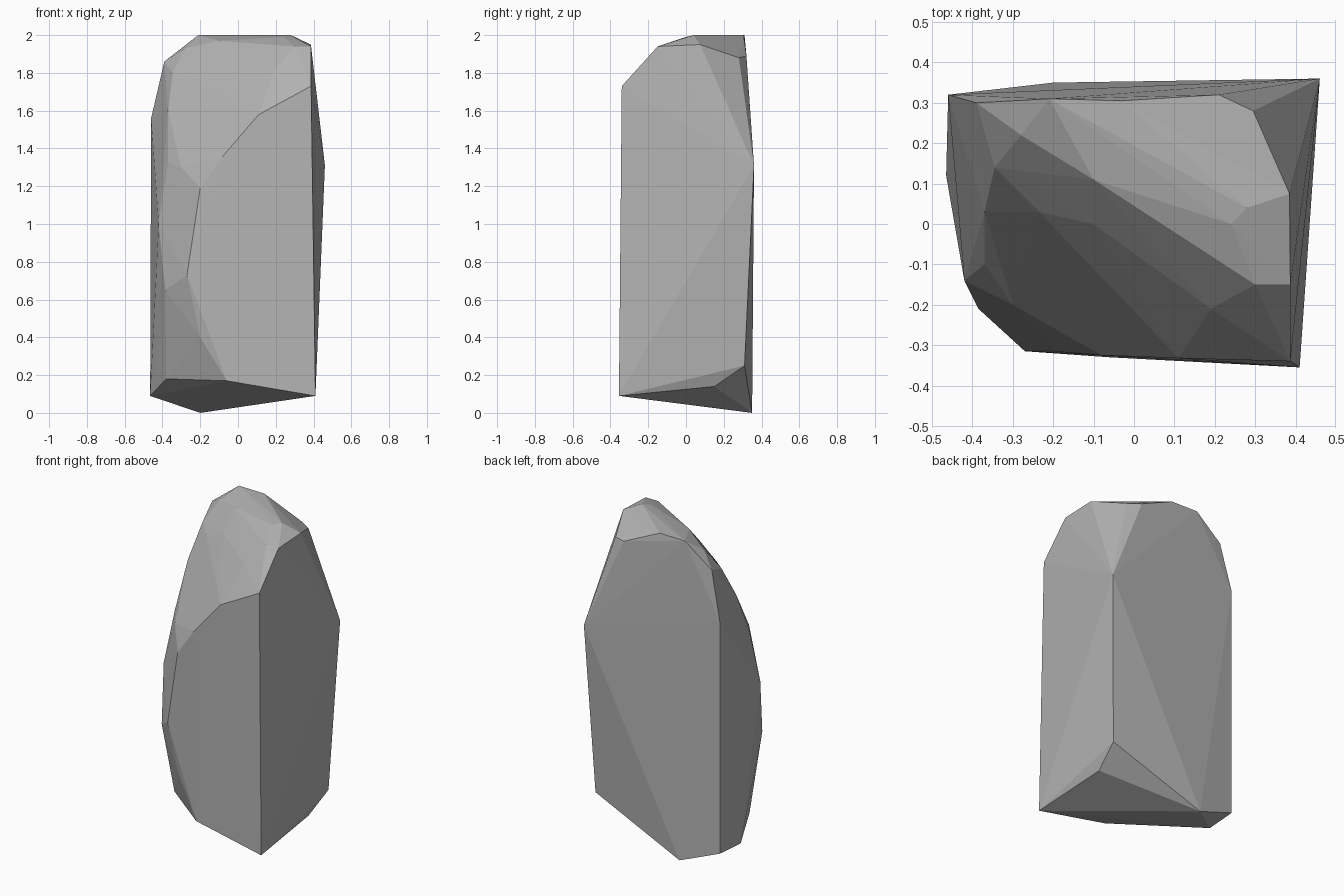
import bpy
import bmesh

# Remove the default object only
default_cube = bpy.data.objects.get("Cube")
if default_cube:
    bpy.data.objects.remove(default_cube, do_unlink=True)


def make_material(name, grey):
    """Plain matte material with one flat colour."""
    material = bpy.data.materials.new(name)
    material.use_nodes = True
    colour = (grey, grey, grey, 1)
    material.diffuse_color = colour
    shader = material.node_tree.nodes["Principled BSDF"]
    shader.inputs["Base Color"].default_value = colour
    shader.inputs["Roughness"].default_value = 1
    return material


def make_boulder(name, corner_groups, material):
    """Wrap a faceted convex shell around the chipped corners of a stone."""
    bm = bmesh.new()
    for corners in corner_groups:
        for corner in corners:
            bm.verts.new(corner)
    hull = bmesh.ops.convex_hull(bm, input=bm.verts, use_existing_faces=False)

    # Drop any corner that ended up inside the shell
    loose = [item for item in hull["geom_interior"] if isinstance(item, bmesh.types.BMVert)]
    bmesh.ops.delete(bm, geom=loose, context="VERTS")
    bmesh.ops.recalc_face_normals(bm, faces=bm.faces)
    for face in bm.faces:
        face.smooth = False

    mesh = bpy.data.meshes.new(name)
    bm.to_mesh(mesh)
    bm.free()
    mesh.materials.append(material)
    boulder = bpy.data.objects.new(name, mesh)
    bpy.context.scene.collection.objects.link(boulder)
    return boulder


# Slanted underside, lowest at the back
underside = [
    (-.2, .35, 0), (.41, -.355, .09), (-.465, .12, .09), (-.46, .32, .1),
    (.386, .15, .14), (.414, .31, .25), (-.06, -.33, .17), (-.38, -.09, .18),
]

# Broad front face and its chipped edge
front_face = [
    (-.2, -.3, .4), (-.27, -.315, .73), (-.2, -.315, 1.19),
    (-.08, -.325, 1.36), (.11, -.332, 1.58), (.387, -.34, 1.73),
]

# Narrow side opposite the flat one
rounded_side = [
    (-.385, -.21, .65), (-.42, -.14, 1), (-.37, -.1, 1.33),
    (-.3, -.2, 1.3), (-.37, .03, 1.6), (-.345, .14, 1.8),
]

# Flat back
back_face = [(.46, .36, 1.31), (-.46, .32, 1.56), (-.39, .3, 1.86)]

# Sloping shoulder facing forward
shoulder = [
    (0, -.21, 1.65), (.19, -.21, 1.81), (-.235, .03, 1.77),
    (-.1, 0, 1.85), (-.28, .22, 1.93),
]

# Small crown facets
crown = [
    (-.21, .31, 2), (-.03, .305, 2), (.28, .04, 2), (.24, 0, 1.99),
    (-.1, .11, 1.97), (.385, .075, 1.95), (.3, -.15, 1.94),
    (.387, -.15, 1.94), (.21, .32, 1.89), (.295, .28, 1.88),
]

stone_grey = make_material("stone_grey", .45)
make_boulder(
    "standing_boulder",
    [underside, front_face, rounded_side, back_face, shoulder, crown],
    stone_grey,
)
